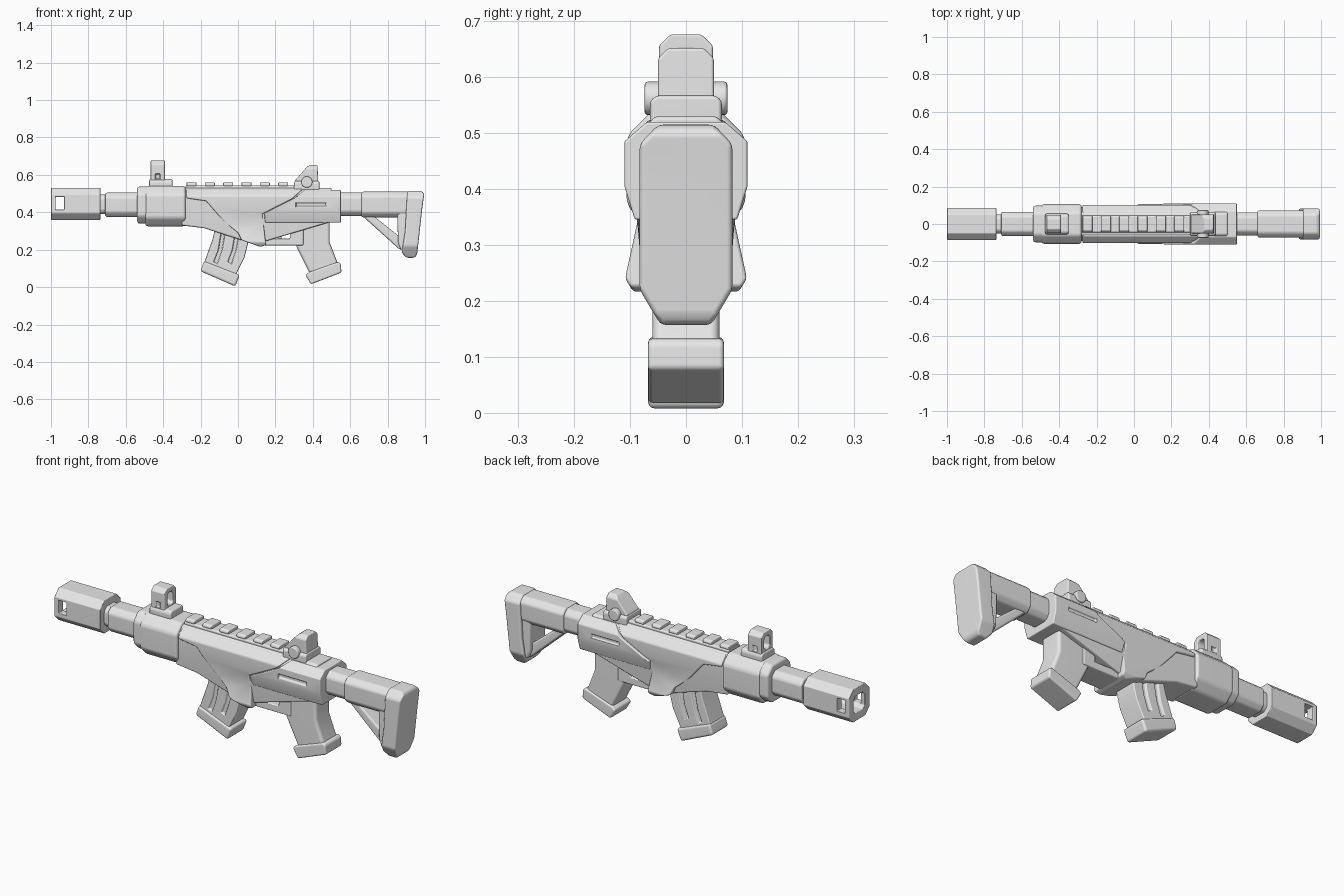
import bpy
import bmesh
import math

if "Cube" in bpy.data.objects:
    bpy.data.objects.remove(bpy.data.objects["Cube"], do_unlink=True)

grey = bpy.data.materials.new("plain_grey")
grey.use_nodes = True
grey.diffuse_color = (0.8, 0.8, 0.8, 1)
grey.node_tree.nodes["Principled BSDF"].inputs["Base Color"].default_value = (0.8, 0.8, 0.8, 1)


def extrude(name, pts, a, b, axis="Y"):
    """Extrude an outline from a to b: axis Y takes (x, z), X takes (y, z)."""
    bm = bmesh.new()
    rings = []
    for t in (a, b):
        rings.append([bm.verts.new((u, t, v) if axis == "Y" else (t, u, v)) for u, v in pts])
    for ring in rings:
        bm.faces.new(ring)
    n = len(pts)
    for i in range(n):
        j = (i + 1) % n
        bm.faces.new((rings[0][i], rings[0][j], rings[1][j], rings[1][i]))
    bmesh.ops.recalc_face_normals(bm, faces=bm.faces)
    mesh = bpy.data.meshes.new(name)
    bm.to_mesh(mesh)
    bm.free()
    mesh.materials.append(grey)
    ob = bpy.data.objects.new(name, mesh)
    bpy.context.collection.objects.link(ob)
    return ob


def activate(ob):
    bpy.ops.object.select_all(action="DESELECT")
    ob.select_set(True)
    bpy.context.view_layer.objects.active = ob


def combine(ob, tool, operation="DIFFERENCE"):
    mod = ob.modifiers.new("cut", "BOOLEAN")
    mod.operation, mod.object, mod.solver = operation, tool, "EXACT"
    activate(ob)
    bpy.ops.object.modifier_apply(modifier=mod.name)
    bpy.data.objects.remove(tool, do_unlink=True)
    return ob


def finish(ob, width=0.01):
    weld = ob.modifiers.new("weld", "WELD")
    weld.merge_threshold = 0.002
    bevel = ob.modifiers.new("round", "BEVEL")
    bevel.width, bevel.segments = width, 3
    bevel.limit_method, bevel.angle_limit = "ANGLE", math.radians(25)
    activate(ob)
    for name in ("weld", "round"):
        bpy.ops.object.modifier_apply(modifier=name)
    bpy.ops.object.shade_smooth_by_angle(angle=math.radians(35))
    ob.modifiers.new("even_shading", "WEIGHTED_NORMAL").keep_sharp = True
    return ob


def sym(half):
    return half + [(-y, z) for y, z in reversed(half)]


def octagon(hw, z0, z1, c):
    return sym([(hw - c, z1), (hw, z1 - c), (hw, z0 + c), (hw - c, z0)])


def rect(u0, u1, v0, v1):
    return [(u0, v0), (u1, v0), (u1, v1), (u0, v1)]


def bar(name, x0, x1, hw, z0, z1, c, width=0.01):
    return finish(extrude(name, octagon(hw, z0, z1, c), x0, x1, "X"), width)


def plate(name, pts, hw):
    return extrude(name, pts, -hw, hw)


def shaped(name, side, section):
    """Side outline trimmed by a cross-section running along x."""
    return combine(plate(name, side, 0.2), extrude("trim", section, -1.2, 1.2, "X"), "INTERSECT")


def side_cuts(ob, pts, depth_at):
    for s in (-1, 1):
        combine(ob, extrude("cutter", pts, s * depth_at, s * 0.2))


# Muzzle with bore and side port
muzzle = extrude("muzzle", octagon(0.085, 0.36, 0.53, 0.035), -1.0, -0.735, "X")
combine(muzzle, extrude("cutter", octagon(0.045, 0.4, 0.49, 0.015), -1.1, -0.86, "X"))
combine(muzzle, plate("cutter", rect(-0.975, -0.93, 0.415, 0.482), 0.2))
finish(muzzle, 0.012)

# Barrel and handguard
bar("barrel_neck", -0.76, -0.68, 0.052, 0.39, 0.495, 0.02)
bar("barrel", -0.71, -0.5, 0.065, 0.375, 0.505, 0.025)
bar("handguard_collar", -0.54, -0.46, 0.098, 0.34, 0.538, 0.04, 0.014)
bar("handguard", -0.495, -0.28, 0.106, 0.325, 0.54, 0.045, 0.014)

# Central body
core = shaped("receiver_core",
              [(-0.3, 0.53), (0.5, 0.53), (0.5, 0.35), (0.13, 0.24), (0.1, 0.225),
               (-0.18, 0.315), (-0.3, 0.33)],
              sym([(0.055, 0.53), (0.092, 0.49), (0.092, 0.4), (0.075, 0.2)]))
finish(core, 0.008)

panel = shaped("side_panel",
               [(-0.275, 0.525), (-0.275, 0.475), (-0.17, 0.46), (-0.08, 0.355), (0.0, 0.29),
                (0.02, 0.25), (0.12, 0.215), (0.15, 0.225), (0.13, 0.39), (0.29, 0.472),
                (0.35, 0.525)],
               sym([(0.065, 0.525), (0.102, 0.488), (0.102, 0.42), (0.087, 0.34),
                    (0.109, 0.24), (0.09, 0.21)]))
finish(panel, 0.008)

rear = shaped("rear_housing",
              [(0.36, 0.52), (0.55, 0.52), (0.55, 0.345), (0.145, 0.345), (0.14, 0.395),
               (0.3, 0.475)],
              sym([(0.07, 0.52), (0.11, 0.485), (0.11, 0.405), (0.09, 0.34)]))
side_cuts(rear, rect(0.31, 0.47, 0.432, 0.45), 0.1)
finish(rear, 0.01)

# Trigger housing
guard = plate("trigger_guard", rect(0.12, 0.35, 0.222, 0.37), 0.065)
combine(guard, plate("cutter", rect(0.18, 0.278, 0.26, 0.312), 0.2))
finish(guard, 0.008)
finish(plate("trigger", [(0.21, 0.33), (0.235, 0.33), (0.232, 0.25), (0.218, 0.25)], 0.025), 0.004)

# Magazine with recessed side grooves
mag = plate("magazine", [(-0.12, 0.33), (-0.135, 0.26), (-0.185, 0.12), (-0.02, 0.05),
                         (0.035, 0.16), (0.06, 0.26), (0.06, 0.33)], 0.06)
for dx in (0, 0.075):
    side_cuts(mag, [(-0.09 + dx, 0.29), (-0.07 + dx, 0.29), (-0.085 + dx, 0.2),
                    (-0.11 + dx, 0.125), (-0.13 + dx, 0.135), (-0.105 + dx, 0.2)], 0.05)
finish(mag, 0.008)
finish(plate("magazine_base", [(-0.2, 0.085), (-0.182, 0.14), (0.01, 0.065), (-0.015, 0.004)],
             0.068), 0.012)

# Pistol grip
finish(plate("grip", [(0.31, 0.36), (0.31, 0.22), (0.385, 0.07), (0.54, 0.11),
                      (0.49, 0.24), (0.49, 0.36)], 0.06), 0.016)
finish(plate("grip_base", [(0.36, 0.065), (0.39, 0.015), (0.553, 0.078), (0.55, 0.125),
                           (0.535, 0.135), (0.38, 0.08)], 0.068), 0.012)

# Stock
bar("stock_tube", 0.5, 0.68, 0.062, 0.38, 0.505, 0.025)
bar("stock_sleeve", 0.66, 0.94, 0.072, 0.373, 0.51, 0.025)
finish(plate("stock_strut", [(0.66, 0.385), (0.72, 0.385), (0.87, 0.265), (0.9, 0.2),
                             (0.865, 0.2)], 0.045), 0.01)
finish(plate("butt_post", [(0.852, 0.42), (0.855, 0.24), (0.87, 0.2), (0.91, 0.18),
                           (0.95, 0.2), (0.96, 0.42)], 0.066), 0.012)
butt = shaped("butt_plate",
              [(0.905, 0.515), (0.98, 0.515), (0.996, 0.5), (0.985, 0.42), (0.958, 0.175),
               (0.945, 0.157), (0.9, 0.157), (0.875, 0.185), (0.893, 0.3)],
              sym([(0.05, 0.515), (0.083, 0.48), (0.083, 0.22), (0.045, 0.157)]))
finish(butt, 0.012)

# Top rail
bar("rail_base", -0.28, 0.33, 0.045, 0.515, 0.543, 0.005, 0.003)
for i in range(6):
    x = -0.275 + 0.098 * i
    bar("rail_tooth_%d" % (i + 1), x, x + 0.053, 0.042, 0.535, 0.56, 0.008, 0.004)

# Front sight: arched post on a block
bar("front_sight_base", -0.475, -0.35, 0.055, 0.52, 0.577, 0.012)
post = extrude("front_sight", octagon(0.048, 0.55, 0.676, 0.02), -0.468, -0.39, "X")
combine(post, extrude("cutter", octagon(0.022, 0.585, 0.65, 0.01), -0.6, -0.3, "X"))
side_cuts(post, rect(-0.441, -0.417, 0.578, 0.605), 0.038)
finish(post, 0.008)

# Rear sight: sloped block with round side knobs
bar("rear_sight_base", 0.3, 0.435, 0.064, 0.51, 0.567, 0.01)
sight = shaped("rear_sight",
               [(0.305, 0.54), (0.305, 0.57), (0.37, 0.645), (0.385, 0.652), (0.425, 0.652),
                (0.43, 0.54)],
               octagon(0.05, 0.53, 0.652, 0.018))
finish(sight, 0.008)
knob = [(0.368 + 0.03 * math.cos(math.tau * i / 20), 0.562 + 0.03 * math.sin(math.tau * i / 20))
        for i in range(20)]
finish(plate("rear_sight_knobs", knob, 0.074), 0.006)
